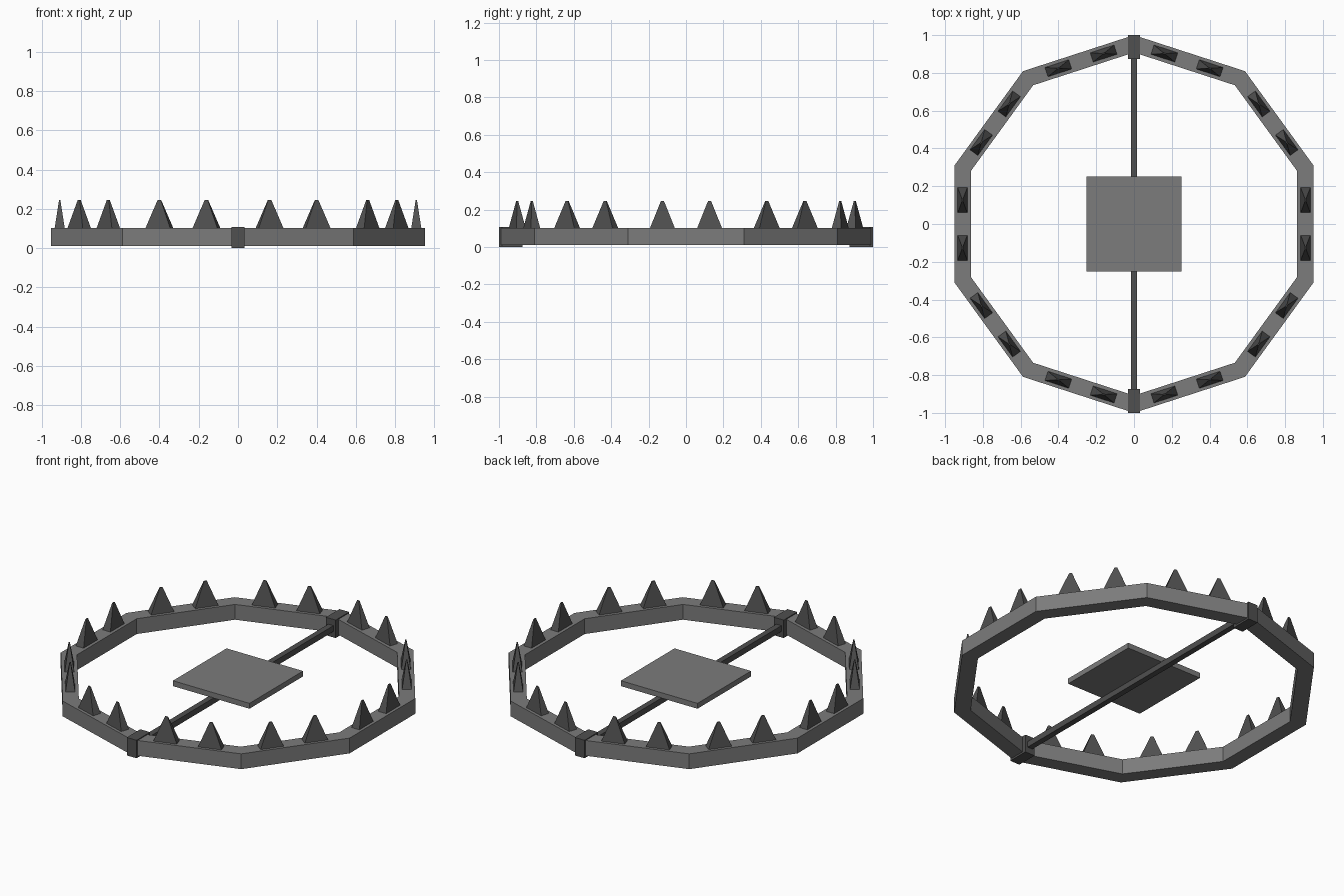
import bpy, bmesh, math
from mathutils import Matrix, Vector

if "Cube" in bpy.data.objects:
    bpy.data.objects.remove(bpy.data.objects["Cube"])

SIDES = 10


def material(name, v):
    m = bpy.data.materials.new(name)
    m.diffuse_color = (v, v, v, 1)
    m.use_nodes = True
    m.node_tree.nodes["Principled BSDF"].inputs["Base Color"].default_value = m.diffuse_color
    return m


STEEL = material("steel", .2)
DARK = material("dark_steel", .08)


def make(name, bm, mat):
    bmesh.ops.recalc_face_normals(bm, faces=bm.faces)
    me = bpy.data.meshes.new(name)
    bm.to_mesh(me)
    bm.free()
    me.materials.append(mat)
    ob = bpy.data.objects.new(name, me)
    bpy.context.collection.objects.link(ob)
    return ob


def box(name, lo, hi, mat):
    lo, hi = Vector(lo), Vector(hi)
    bm = bmesh.new()
    m = Matrix.Translation((lo + hi) / 2) @ Matrix.Diagonal((*(hi - lo), 1))
    bmesh.ops.create_cube(bm, size=1, matrix=m)
    return make(name, bm, mat)


# Ten-sided jaw frame, split at the hinges into a right and a left half
def jaw(name, start):
    bm = bmesh.new()
    rings = []
    for i in range(SIDES // 2 + 1):
        a = start + i * math.tau / SIDES
        rings.append([bm.verts.new((r * math.cos(a), r * math.sin(a), z))
                      for r, z in ((1, .011), (1, .102), (.908, .102), (.908, .011))])
    for p, q in zip(rings, rings[1:]):
        for k in range(4):
            n = (k + 1) % 4
            bm.faces.new((p[k], p[n], q[n], q[k]))
    bm.faces.new(rings[0])
    bm.faces.new(rings[-1])
    return make(name, bm, STEEL)


jaw("right_jaw", -math.pi / 2)
jaw("left_jaw", math.pi / 2)

# Teeth: two narrow tapered spikes on each side of the frame
for i in range(SIDES):
    rot = Matrix.Rotation(i * math.tau / SIDES, 4, 'Z')
    for t in (-.126, .126):
        bm = bmesh.new()
        bmesh.ops.create_cube(bm, size=1)
        for v in bm.verts:
            s = .12 if v.co.z > 0 else 1
            v.co = (.908 + v.co.x * .052 * s, t + v.co.y * .134 * s, .173 + v.co.z * .146)
        bm.transform(rot)
        make("tooth", bm, DARK)

# Hinge blocks at front and back
box("front_hinge", (-.032, -1, 0), (.032, -.873, .107), DARK)
box("back_hinge", (-.032, .873, 0), (.032, 1, .107), DARK)

# Cross bar and trigger plate resting on it
box("cross_bar", (-.017, -.9, .035), (.017, .9, .07), DARK)
box("trigger_plate", (-.252, -.252, .068), (.252, .252, .1), STEEL)
